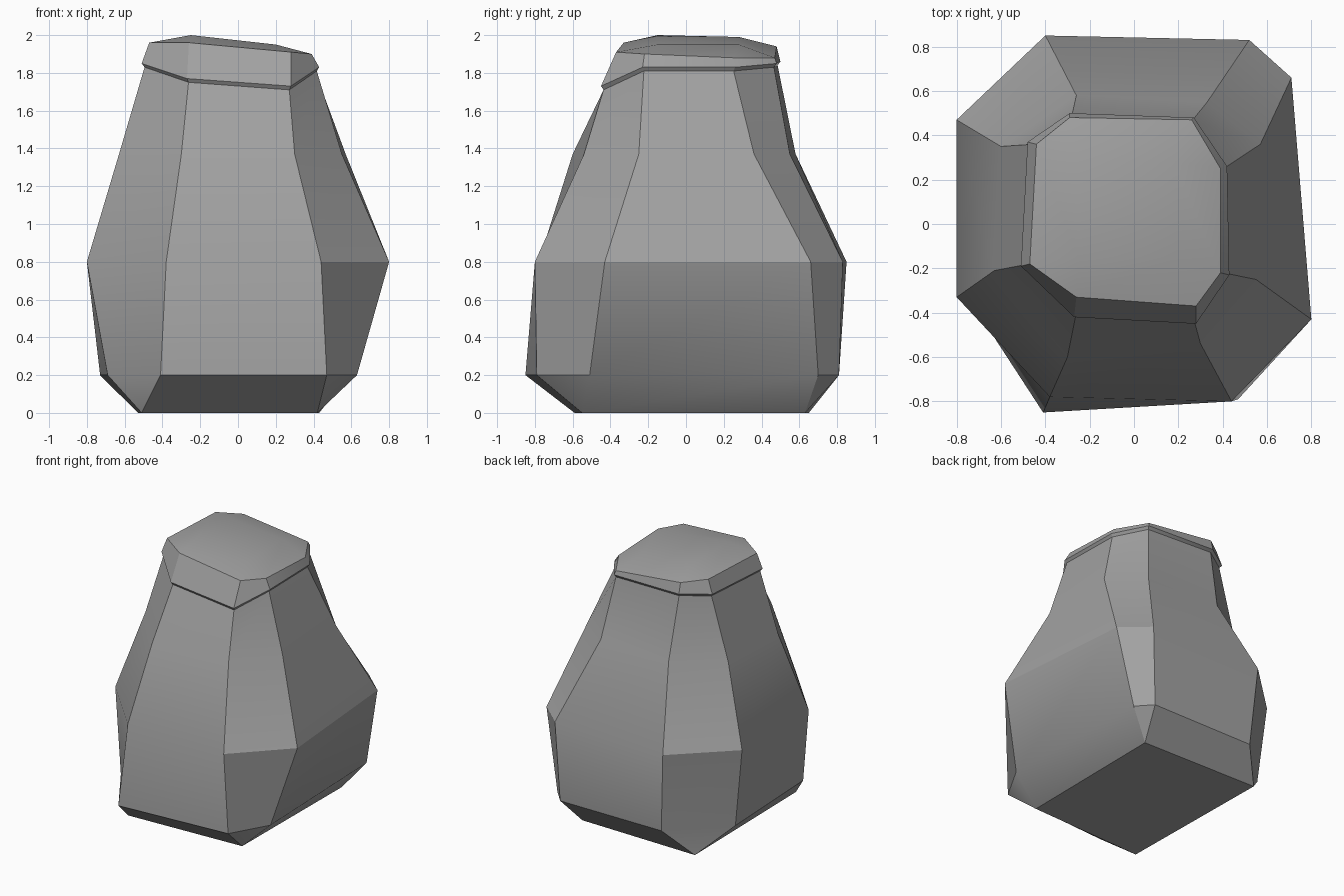
import bpy
import bmesh
import math
from mathutils import Vector

# Remove the default object only
default_cube = bpy.data.objects.get("Cube")
if default_cube:
    bpy.data.objects.remove(default_cube, do_unlink=True)

# Single plain colour
grey = bpy.data.materials.new("stone_grey")
grey.use_nodes = True
grey_value = (0.36, 0.36, 0.36, 1)
grey.diffuse_color = grey_value
principled = next(n for n in grey.node_tree.nodes if n.type == "BSDF_PRINCIPLED")
principled.inputs["Base Color"].default_value = grey_value


def level(points, height):
    """Give a flat outline a height."""
    return [Vector((x, y, height)) for x, y in points]


def corners(front_right, front_left, back_left, back_right):
    """Describe a four-cornered outline as an eight-point ring, so chamfers end in tips."""
    return [Vector(p) for p in (front_right, front_left, front_left, back_left,
                                back_left, back_right, back_right, front_right)]


def loft(name, rings):
    """Skin a stack of matching rings and close both ends."""
    mesh = bpy.data.meshes.new(name)
    bm = bmesh.new()
    skins = [[bm.verts.new(p) for p in ring] for ring in rings]
    count = len(rings[0])
    for lower, upper in zip(skins, skins[1:]):
        for i in range(count):
            j = (i + 1) % count
            bm.faces.new((lower[i], lower[j], upper[j], upper[i]))
    bm.faces.new(list(reversed(skins[0])))
    bm.faces.new(skins[-1])
    bmesh.ops.remove_doubles(bm, verts=bm.verts[:], dist=0.001)
    bmesh.ops.recalc_face_normals(bm, faces=bm.faces[:])
    bm.to_mesh(mesh)
    bm.free()
    mesh.materials.append(grey)
    obj = bpy.data.objects.new(name, mesh)
    bpy.context.collection.objects.link(obj)
    bpy.ops.object.select_all(action="DESELECT")
    obj.select_set(True)
    bpy.context.view_layer.objects.active = obj
    bpy.ops.object.shade_smooth_by_angle(angle=math.radians(30))
    return obj


# Outlines run from the front edge round by +x, the back and -x
base = corners((-.51, -.59, 0), (.42, -.55, 0), (.43, .63, 0), (-.53, .65, 0))
foot = level([(-.41, -.85), (.47, -.79), (.63, -.51), (.59, .7),
              (.49, .81), (-.36, .81), (-.73, .45), (-.69, -.42)], .2)
belly = level([(-.38, -.78), (.44, -.8), (.8, -.43), (.71, .66),
               (.52, .83), (-.4, .85), (-.8, .47), (-.8, -.33)], .8)
waist = level([(-.3, -.6), (.3, -.54), (.55, -.25), (.57, .36),
               (.33, .55), (-.26, .58), (-.6, .35), (-.63, -.21)], 1.37)

# Tilted lid outlines
rim = [Vector(p) for p in (
    (-.27, -.42, 1.77), (.28, -.45, 1.73), (.43, -.23, 1.83), (.42, .26, 1.83),
    (.27, .48, 1.85), (-.29, .5, 1.86), (-.48, .37, 1.86), (-.51, -.19, 1.85))]
shoulder = [Vector(p) for p in (
    (-.26, -.33, 1.96), (.28, -.37, 1.91), (.39, -.22, 1.9), (.39, .25, 1.88),
    (.26, .47, 1.88), (-.29, .48, 1.94), (-.44, .36, 1.96), (-.47, -.18, 1.96))]
crown = corners((-.25, -.15, 2), (.2, -.15, 1.95), (.18, .28, 1.95), (-.25, .28, 1.99))

# The neck sits just inside and below the rim
neck = [Vector((p.x * .97, p.y * .97, p.z - .02)) for p in rim]

loft("bottle_body", [base, foot, belly, waist, neck])
loft("bottle_lid", [neck, rim, shoulder, crown])
